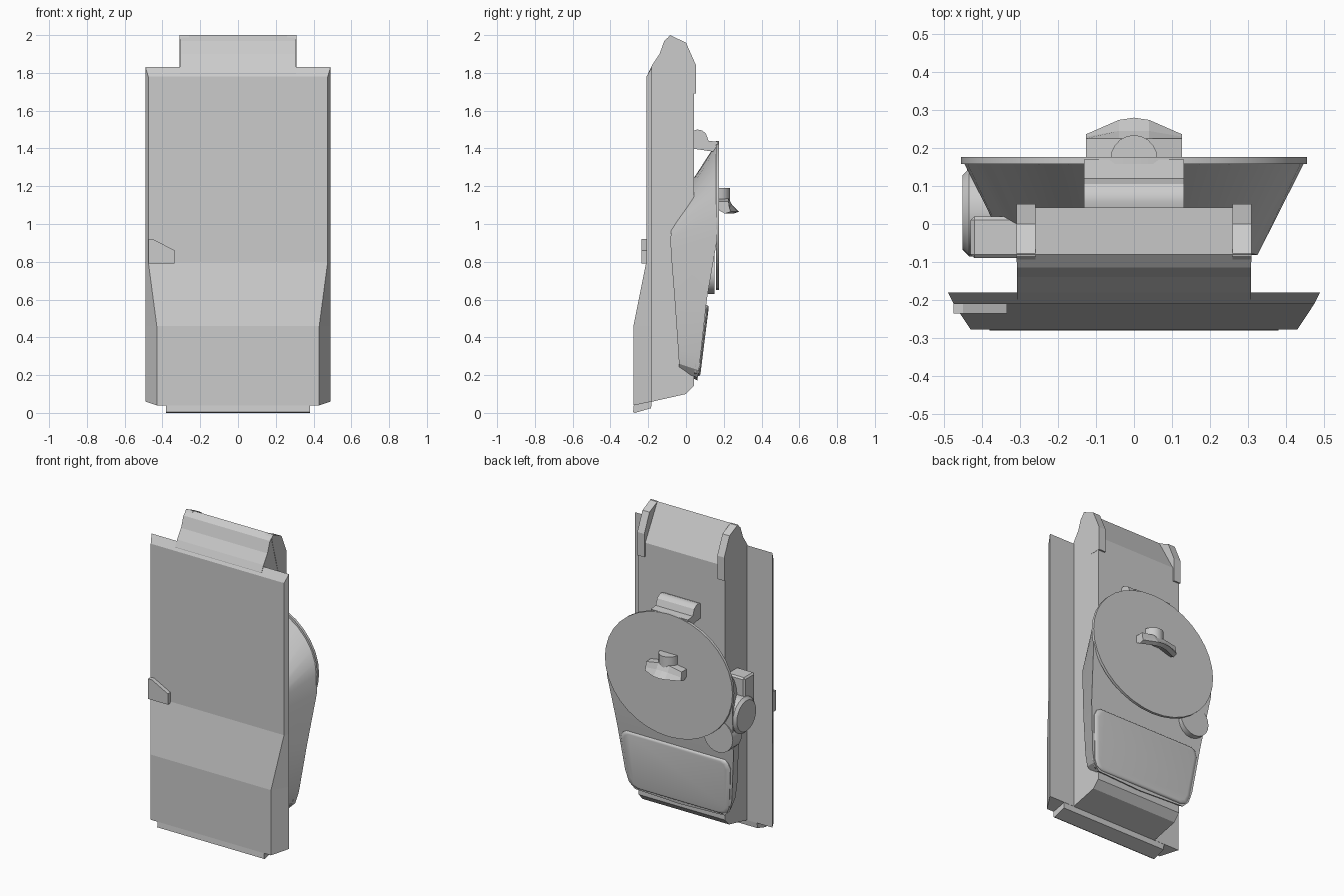
import bpy, bmesh, math
from mathutils import Vector, Matrix

if "Cube" in bpy.data.objects:
    bpy.data.objects.remove(bpy.data.objects["Cube"])


def finish(name, bm, smooth=None, bevel=0, segments=2):
    bmesh.ops.recalc_face_normals(bm, faces=bm.faces[:])
    me = bpy.data.meshes.new(name)
    bm.to_mesh(me)
    bm.free()
    ob = bpy.data.objects.new(name, me)
    bpy.context.collection.objects.link(ob)
    if bevel:
        m = ob.modifiers.new("bevel", 'BEVEL')
        m.width, m.segments, m.limit_method = bevel, segments, 'ANGLE'
    if smooth:
        bpy.ops.object.select_all(action='DESELECT')
        ob.select_set(True)
        bpy.context.view_layer.objects.active = ob
        bpy.ops.object.shade_smooth_by_angle(angle=math.radians(smooth))
    return ob


def loft(name, rings, **kw):
    """Bridge closed rings of points and cap both ends."""
    bm = bmesh.new()
    vs = [[bm.verts.new(p) for p in r] for r in rings]
    n = len(vs[0])
    for a, b in zip(vs, vs[1:]):
        for i in range(n):
            j = (i + 1) % n
            bm.faces.new((a[i], a[j], b[j], b[i]))
    bm.faces.new(vs[0])
    bm.faces.new(vs[-1])
    return finish(name, bm, **kw)


def side_prism(name, yz, x0, x1, **kw):
    return loft(name, [[(x, y, z) for y, z in yz] for x in (x0, x1)], **kw)


def back_prism(name, xz, y0, y1, **kw):
    return loft(name, [[(x, y, z) for x, z in xz] for y in (y0, y1)], **kw)


def ellipse(cx, cz, rx, rz, n):
    return [(cx + rx * math.cos(2 * math.pi * i / n),
             cz + rz * math.sin(2 * math.pi * i / n)) for i in range(n)]


# Front plate with chamfered sides and a thicker lower part
rows = [(0.04, 0.43, -0.278, 0.06), (0.46, 0.43, -0.278, 0.46),
        (0.80, 0.475, -0.21, 0.80), (1.78, 0.475, -0.21, 1.83)]
loft("front_plate", [[(-w, y, z), (w, y, z), (0.49, -0.18, zb), (-0.49, -0.18, zb)]
                     for z, w, y, zb in rows])

# Lip under the plate
side_prism("bottom_lip", [(-0.275, 0.05), (-0.28, 0.005), (-0.27, 0.0),
                          (-0.185, 0.025), (-0.18, 0.07)], -0.38, 0.38)

# Small wedge tab on the front
back_prism("front_tab", [(-0.475, 0.79), (-0.335, 0.79), (-0.335, 0.86),
                         (-0.45, 0.92), (-0.475, 0.92)], -0.236, -0.2)

# Main body block and its two raised cheeks
side_prism("main_body", [(-0.2, 0.055), (0.0, 0.10), (0.043, 0.145), (0.043, 1.78),
                         (-0.08, 2.0), (-0.115, 1.97), (-0.14, 1.9), (-0.18, 1.84),
                         (-0.2, 1.8)], -0.308, 0.308)
for s in (-1, 1):
    side_prism("top_cheek", [(-0.02, 1.69), (0.053, 1.69), (0.053, 1.84), (0.0, 1.96),
                             (-0.085, 2.0), (-0.10, 1.98)], s * 0.26, s * 0.31)

# Pouch: half outlines (top to bottom) of the wide back and the narrow front
back, front = [], []
for i in range(9):
    a = math.pi / 2 * (1 - i / 8)
    back.append((0.45 * math.cos(a), 0.165, 1.045 + 0.39 * math.sin(a)))
    front.append((0.325 * math.cos(a), -0.082 + 0.012 * math.sin(a),
                  0.92 + 0.15 * math.sin(a)))
back += [(0.447, 0.165, 0.92), (0.415, 0.11, 0.60), (0.38, 0.077, 0.30),
         (0.36, 0.068, 0.225), (0.32, 0.062, 0.185), (0.0, 0.06, 0.172)]
front += [(0.325, -0.08, 0.85), (0.335, -0.06, 0.60), (0.335, -0.042, 0.34),
          (0.325, -0.037, 0.26), (0.29, -0.035, 0.225), (0.0, -0.035, 0.22)]
bm = bmesh.new()
sides = {}
for key, pts in (("b", back), ("f", front)):
    R = [bm.verts.new(p) for p in pts]
    L = [r if abs(r.co.x) < 1e-4 else bm.verts.new((-r.co.x, r.co.y, r.co.z)) for r in R]
    sides[key] = (R, L)
    for i in range(len(R) - 1):
        quad = []
        for v in (R[i], R[i + 1], L[i + 1], L[i]):
            if v not in quad:
                quad.append(v)
        bm.faces.new(quad)
for k in (0, 1):
    B, F = sides["b"][k], sides["f"][k]
    for i in range(len(B) - 1):
        bm.faces.new((B[i], B[i + 1], F[i + 1], F[i]))
finish("pouch_shell", bm, smooth=25)

# Flat oval lid facing the back
back_prism("pouch_lid", ellipse(0, 1.045, 0.455, 0.395, 36), 0.158, 0.176, smooth=30)

# Raised soft-edged panel on the lower back
half = [(0.30, 0.195), (0.34, 0.21), (0.36, 0.25), (0.39, 0.52), (0.375, 0.555), (0.35, 0.57)]
outline = half + [(-x, z) for x, z in reversed(half)]


def slope_y(z):
    return 0.06 + (z - 0.17) * 0.116


loft("back_panel", [[(x * k, slope_y(z) + d, 0.385 + (z - 0.385) * k) for x, z in outline]
                    for d, k in ((-0.02, 1.0), (0.005, 1.0), (0.012, 0.975), (0.014, 0.93))],
     smooth=40)

# Round lobe beside the lid
back_prism("lid_lobe", ellipse(-0.335, 0.735, 0.105, 0.105, 20), 0.06, 0.152, smooth=30)

# Rounded clip above the lid
side_prism("top_clip", [(0.03, 1.40), (0.03, 1.49), (0.06, 1.5), (0.085, 1.495),
                        (0.105, 1.48), (0.12, 1.44), (0.17, 1.435), (0.165, 1.38)],
           -0.132, 0.132, smooth=30)

# Hook: half-round post and drooping peaked lip
post = [(0.062 * math.cos(math.pi * i / 10), 0.17 + 0.064 * math.sin(math.pi * i / 10))
        for i in range(11)]
loft("hook_post", [[(x, y, z) for x, y in post] for z in (1.10, 1.19)], smooth=30)
loft("hook_lip", [[(x, 0.17, 1.10 - e), (x, 0.17, 1.135 - e), (x, 0.225, 1.135 - e),
                   (x, 0.245 - e, 1.10 - e), (x, 0.28 - d, 1.065), (x, 0.25 - d, 1.055),
                   (x, 0.222 - d, 1.085 - e)]
                  for x, d, e in ((-0.127, 0.044, 0.015), (-0.04, 0.006, 0.0), (0, 0, 0),
                                  (0.04, 0.006, 0.0), (0.127, 0.044, 0.015))])

# Side bracket and round knob on the left
side_prism("side_bracket", [(-0.09, 0.86), (0.02, 0.86), (0.02, 1.08), (-0.09, 1.08)],
           -0.43, -0.30, bevel=0.01, segments=1)
knob = ellipse(0.03, 0.85, 0.115, 0.115, 24)
loft("side_knob", [[(x, 0.03 + (y - 0.03) * k, 0.85 + (z - 0.85) * k) for y, z in knob]
                   for x, k in ((-0.30, 1), (-0.435, 1), (-0.452, 0.85))], smooth=30)
